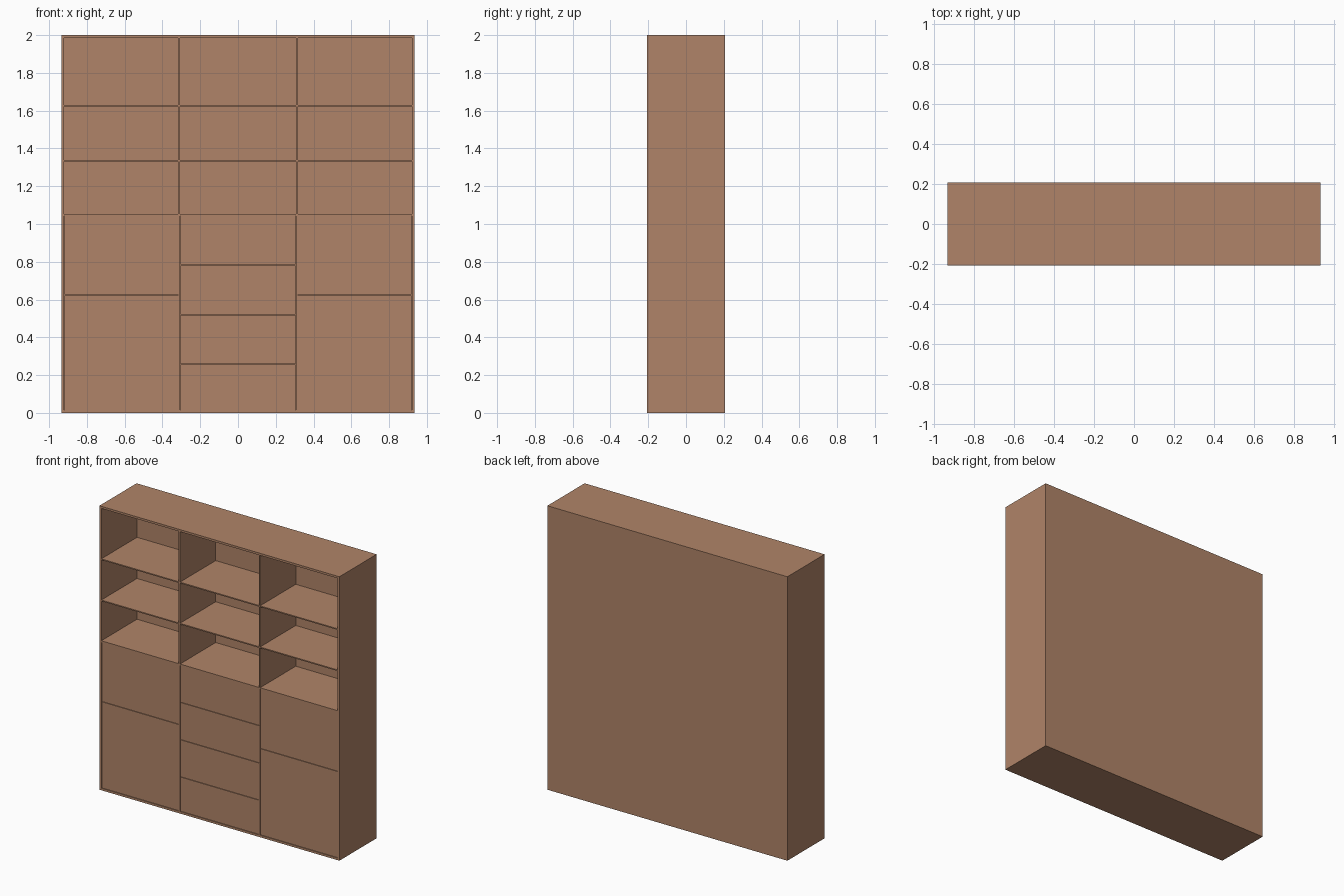
import bpy

if "Cube" in bpy.data.objects:
    bpy.data.objects.remove(bpy.data.objects["Cube"])

# one warm wood colour
wood = bpy.data.materials.new("warm_wood")
wood.diffuse_color = (0.434, 0.231, 0.138, 1.0)
wood.use_nodes = True
wood.node_tree.nodes["Principled BSDF"].inputs["Base Color"].default_value = wood.diffuse_color

CORNERS = [(-1, -1, -1), (1, -1, -1), (1, 1, -1), (-1, 1, -1),
           (-1, -1, 1), (1, -1, 1), (1, 1, 1), (-1, 1, 1)]
FACES = [(3, 2, 1, 0), (4, 5, 6, 7), (0, 1, 5, 4),
         (1, 2, 6, 5), (2, 3, 7, 6), (3, 0, 4, 7)]


def board(name, x, y, z):
    """Axis-aligned board from (min, max) ranges."""
    mesh = bpy.data.meshes.new(name)
    verts = [tuple(r[(s + 1) // 2] for r, s in zip((x, y, z), c)) for c in CORNERS]
    mesh.from_pydata(verts, [], FACES)
    mesh.materials.append(wood)
    obj = bpy.data.objects.new(name, mesh)
    bpy.context.collection.objects.link(obj)
    return obj


W, D, H = 0.935, 0.207, 2.0          # half width, half depth, height
T = 0.015                            # outer board thickness
BACK = 0.190                         # front of back panel
INNER = W - T
DIV = (0.307, 0.317)                 # divider position, mirrored
DECK = (1.043, 1.053)                # board above doors and drawers
GAP = 0.0015                         # half gap between fronts
depth = (-D, BACK)

# outer case
for side, s in (("left", -1), ("right", 1)):
    board(side + "_side", sorted((s * INNER, s * W)), (-D, D), (0, H))
    board(side + "_divider", sorted((s * DIV[0], s * DIV[1])), depth, (T, H - T))
board("top_panel", (-INNER, INNER), (-D, D), (H - T, H))
board("bottom_panel", (-INNER, INNER), (-D, D), (0, T))
board("back_panel", (-INNER, INNER), (BACK, D), (T, H - T))

columns = {"left": (-INNER, -DIV[1]),
           "middle": (-DIV[0], DIV[0]),
           "right": (DIV[1], INNER)}

# shelves in each open column
for col, x in columns.items():
    for name, z in (("deck", DECK), ("lower_shelf", (1.332, 1.340)),
                    ("upper_shelf", (1.622, 1.630))):
        board(f"{col}_{name}", x, depth, z)

# doors and drawers, set back slightly from the case edge
splits = {"left": ("door", [T, 0.624, DECK[0]]),
          "middle": ("drawer", [T, 0.258, 0.520, 0.783, DECK[0]]),
          "right": ("door", [T, 0.624, DECK[0]])}
for col, (kind, zs) in splits.items():
    x0, x1 = columns[col]
    for i, (z0, z1) in enumerate(zip(zs, zs[1:])):
        board(f"{col}_{kind}_{i + 1}", (x0 + GAP, x1 - GAP),
              (-D + 0.003, -D + 0.018), (z0 + GAP, z1 - GAP))
